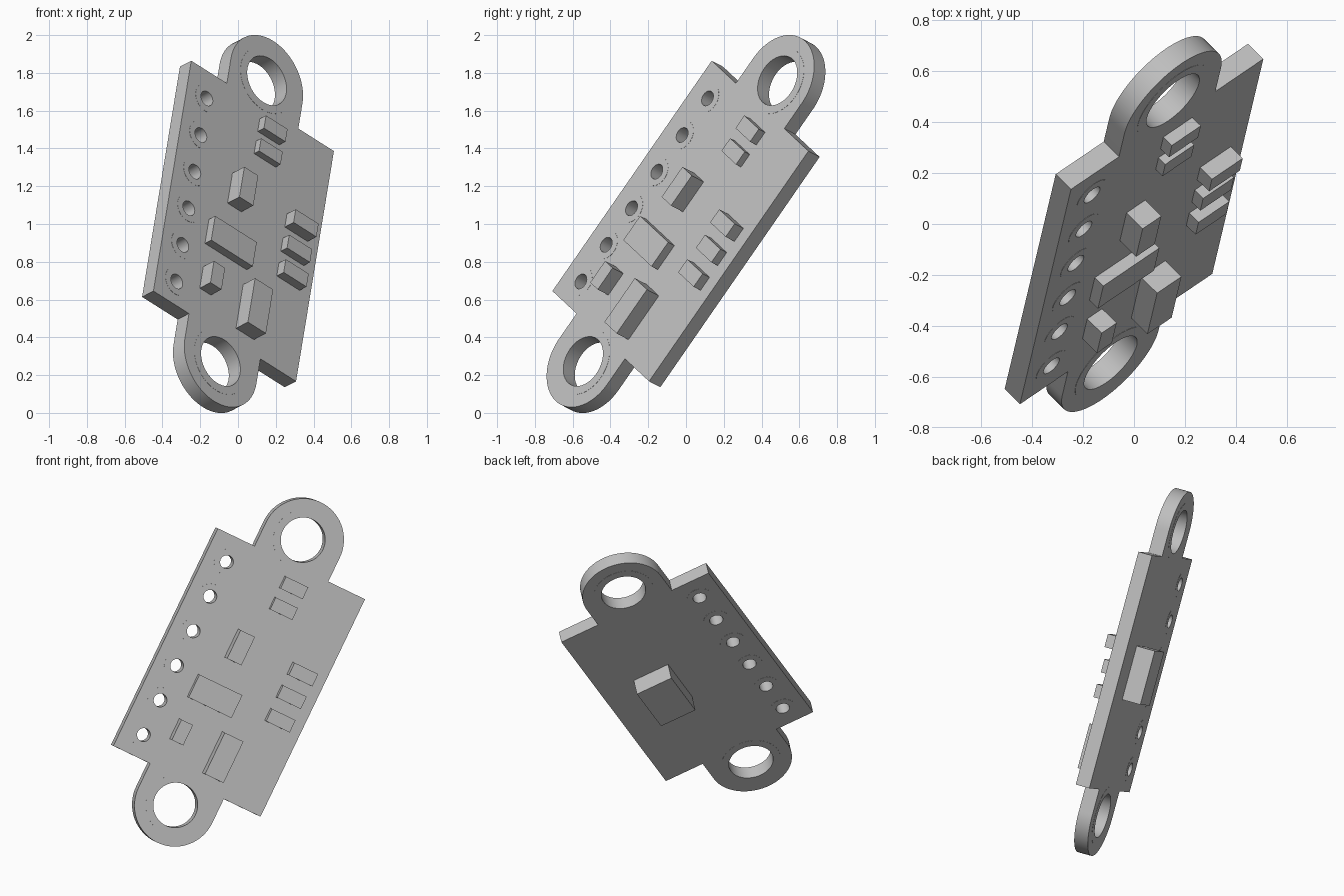
import bpy
import math
from mathutils import Matrix, Vector

if "Cube" in bpy.data.objects:
    bpy.data.objects.remove(bpy.data.objects["Cube"], do_unlink=True)

# One grey material
grey = bpy.data.materials.new("plain grey")
grey.use_nodes = True
COLOUR = (0.52, 0.52, 0.52, 1)
grey.diffuse_color = COLOUR
grey.node_tree.nodes["Principled BSDF"].inputs["Base Color"].default_value = COLOUR

# Tilted board frame: local x across, y along, z out of the component face
along = Vector((0.134, 0.564, 0.815)).normalized()
across = Vector((0.734, 0.50, -0.46))
across = (across - along * across.dot(along)).normalized()
out = across.cross(along)
FRAME = Matrix.Translation((0, 0, 1)) @ Matrix((across, along, out)).transposed().to_4x4()

HALF_W, HALF_L, HALF_T = 0.515, 0.748, 0.045
TAB_R, TAB_Y, TAB_HOLE = 0.258, 0.912, 0.14
PIN_X, PIN_R = -0.373, 0.042


def arc(cx, cy, r, start=0, end=360, steps=48):
    span = math.radians(end - start)
    count = steps if end - start == 360 else steps + 1
    return [(cx + r * math.cos(math.radians(start) + span * i / steps),
             cy + r * math.sin(math.radians(start) + span * i / steps))
            for i in range(count)]


def plate(name, loops, half_thickness):
    """Flat plate from an outline and its holes, turned into a mesh."""
    curve = bpy.data.curves.new(name, "CURVE")
    curve.dimensions = "2D"
    curve.fill_mode = "BOTH"
    curve.extrude = half_thickness
    for loop in loops:
        spline = curve.splines.new("POLY")
        spline.points.add(len(loop) - 1)
        for point, (x, y) in zip(spline.points, loop):
            point.co = (x, y, 0, 1)
        spline.use_cyclic_u = True
    obj = bpy.data.objects.new(name, curve)
    bpy.context.collection.objects.link(obj)
    obj.matrix_world = FRAME
    bpy.ops.object.select_all(action="DESELECT")
    obj.select_set(True)
    bpy.context.view_layer.objects.active = obj
    bpy.ops.object.convert(target="MESH")
    obj = bpy.context.view_layer.objects.active
    obj.data.materials.clear()
    obj.data.materials.append(grey)
    bpy.ops.object.shade_smooth_by_angle(angle=math.radians(30))
    return obj


def chip(name, x, y, width, length, height, side=1):
    """Box standing on the front (side 1) or back (side -1) of the board."""
    bpy.ops.mesh.primitive_cube_add(size=1)
    obj = bpy.context.object
    obj.name = name
    obj.data.transform(Matrix.Diagonal((width, length, height, 1)))
    obj.matrix_world = FRAME @ Matrix.Translation((x, y, side * (HALF_T + height / 2)))
    obj.data.materials.append(grey)


# Board with a rounded mounting tab at each end
outline = [(HALF_W, -HALF_L), (HALF_W, HALF_L), (TAB_R, HALF_L)]
outline += arc(0, TAB_Y, TAB_R, 0, 180)
outline += [(-TAB_R, HALF_L), (-HALF_W, HALF_L), (-HALF_W, -HALF_L), (-TAB_R, -HALF_L)]
outline += arc(0, -TAB_Y, TAB_R, 180, 360)
outline += [(TAB_R, -HALF_L)]
pins = [-0.605 + 0.2378 * i for i in range(6)]
holes = [arc(0, s * TAB_Y, TAB_HOLE) for s in (1, -1)]
holes += [arc(PIN_X, y, PIN_R, steps=32) for y in pins]
plate("board", [outline] + holes, HALF_T)

# Thin contact rings around the holes, on both faces
for i, s in enumerate((1, -1)):
    plate(f"tab_ring_{i + 1}", [arc(0, s * TAB_Y, 0.187), arc(0, s * TAB_Y, TAB_HOLE)], HALF_T + 0.001)
for i, y in enumerate(pins):
    plate(f"pin_ring_{i + 1}", [arc(PIN_X, y, 0.08, steps=32), arc(PIN_X, y, PIN_R, steps=32)], HALF_T + 0.001)

# Front components
chip("upright_chip", -0.075, 0.143, 0.10, 0.195, 0.095)
chip("wide_chip", -0.079, -0.197, 0.30, 0.157, 0.05)
chip("small_chip", -0.175, -0.488, 0.08, 0.14, 0.085)
chip("tall_chip", 0.13, -0.517, 0.13, 0.285, 0.095)
for i, (y, h) in enumerate(((0.161, 0.07), (0.004, 0.05), (-0.157, 0.055))):
    chip(f"side_resistor_{i + 1}", 0.358, y, 0.165, 0.085, h)
for i, (y, h) in enumerate(((0.621, 0.05), (0.477, 0.04))):
    chip(f"top_resistor_{i + 1}", 0.073, y, 0.155, 0.082, h)

# Back component
chip("back_chip", 0.17, 0.0, 0.24, 0.345, 0.12, side=-1)
